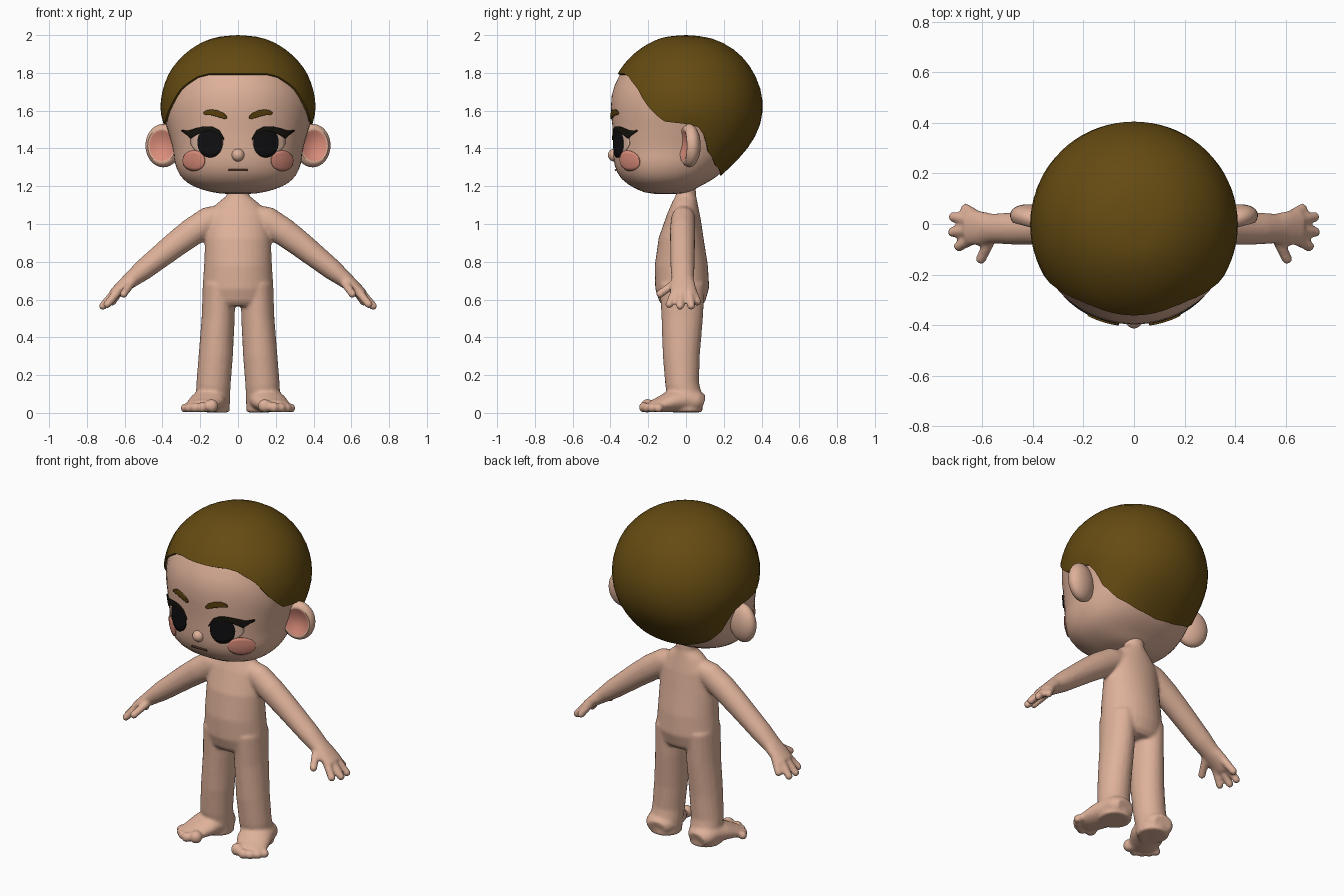
import bpy, bmesh, math
from mathutils import Vector, Matrix

cube = bpy.data.objects.get("Cube")
if cube:
    bpy.data.objects.remove(cube)


def material(name, r, g, b):
    m = bpy.data.materials.new(name)
    m.use_nodes = True
    m.diffuse_color = (r, g, b, 1)
    bsdf = next(n for n in m.node_tree.nodes if n.type == 'BSDF_PRINCIPLED')
    bsdf.inputs["Base Color"].default_value = (r, g, b, 1)
    bsdf.inputs["Roughness"].default_value = 0.8
    return m


SKIN = material("skin", .73, .44, .32)
HAIR = material("hair brown", .13, .07, .006)
BLUSH = material("blush pink", .72, .27, .2)
BLACK = material("eye black", .005, .005, .006)
LASH = material("lash dark", .008, .007, .004)
WHITE = material("eye beige", .7, .46, .35)
BROW = material("brow brown", .1, .05, .004)
LIP = material("mouth line", .19, .08, .05)


def finish(name, bm, mats):
    bmesh.ops.recalc_face_normals(bm, faces=bm.faces)
    mesh = bpy.data.meshes.new(name)
    bm.to_mesh(mesh)
    bm.free()
    ob = bpy.data.objects.new(name, mesh)
    bpy.context.collection.objects.link(ob)
    for m in mats:
        mesh.materials.append(m)
    bpy.ops.object.select_all(action='DESELECT')
    ob.select_set(True)
    bpy.context.view_layer.objects.active = ob
    bpy.ops.object.shade_smooth_by_angle(angle=math.radians(50))
    return ob


# Head profile: height, half width, front y, back y
HEAD = [(1.158, 0, -.12, -.12), (1.165, .12, -.21, 0), (1.2, .235, -.29, .075),
        (1.25, .3, -.35, .16), (1.32, .333, -.38, .235), (1.4, .345, -.385, .31),
        (1.5, .373, -.388, .37), (1.6, .398, -.397, .393), (1.7, .388, -.389, .385),
        (1.8, .35, -.345, .345), (1.88, .285, -.28, .285), (1.94, .205, -.2, .205),
        (1.977, .11, -.11, .11), (1.988, 0, 0, 0)]
TOP = len(HEAD) - 1


def section(s):
    i = min(int(s), TOP - 1)
    t = s - i
    a, b, c, d = (Vector(HEAD[min(max(k, 0), TOP)]) for k in range(i - 1, i + 3))
    return (2*b + (c - a)*t + (2*a - 5*b + 4*c - d)*t*t + (3*b - a - 3*c + d)*t**3) / 2


def level(z):
    lo, hi = 0, TOP
    for _ in range(30):
        mid = (lo + hi) / 2
        lo, hi = (mid, hi) if section(mid)[0] < z else (lo, mid)
    return lo


def squareness(z):
    return 2 + .2 * min(max((1.6 - z) / .15, 0), 1)


def head_point(s, ang):
    z, w, f, b = section(s)
    e = 2 / squareness(z)
    sn, cs = math.sin(ang), math.cos(ang)
    return Vector((w * math.copysign(abs(sn)**e, sn),
                   (f + b)/2 - (b - f)/2 * math.copysign(abs(cs)**e, cs), z))


def face_y(x, z):
    _, w, f, b = section(level(z))
    n = squareness(z)
    return (f + b)/2 - (b - f)/2 * max(1 - abs(x / w)**n, 0)**(1/n)


# Hairline: degrees from the front, height
LINE = [(0, 1.79), (25, 1.79), (35, 1.775), (49, 1.72), (62, 1.61), (74, 1.545), (93, 1.53),
        (101, 1.51), (114, 1.39), (134, 1.32), (158, 1.28), (180, 1.265)]


def hairline(deg):
    for (a, za), (b, zb) in zip(LINE, LINE[1:]):
        if deg <= b:
            return za + (zb - za) * (deg - a) / (b - a)
    return LINE[-1][1]


# Head with a slightly raised cap of hair
COLS, ROWS = 72, 16
bm = bmesh.new()
grid = []
for j in range(COLS):
    ang = 2 * math.pi * j / COLS
    sh = level(hairline(math.degrees(min(ang, 2*math.pi - ang))))
    col = [head_point(sh * i / ROWS, ang) for i in range(ROWS + 1)]
    for i in range(ROWS + 1):
        p = head_point(sh + (TOP - sh) * i / ROWS, ang)
        col.append(p + (p - Vector((0, 0, 1.6))).normalized() * .012)
    grid.append([bm.verts.new(p) for p in col])
for j in range(COLS):
    a, b = grid[j], grid[(j + 1) % COLS]
    for i in range(len(a) - 1):
        bm.faces.new((a[i], b[i], b[i+1], a[i+1])).material_index = int(i >= ROWS)
bmesh.ops.remove_doubles(bm, verts=bm.verts, dist=1e-5)
finish("head", bm, [SKIN, HAIR])


# Thin face plates that follow the head; columns are x, low z, high z
def plate(name, cols, lift, mat, sides=(1, -1), thick=.008):
    bm = bmesh.new()
    for sx in sides:
        rows = []
        for x, lo, hi in cols:
            zs = [lo + (hi - lo) * k / 6 for k in range(7)]
            rows.append([bm.verts.new((sx*x, face_y(x, z) - lift, z)) for z in zs])
        for a, b in zip(rows, rows[1:]):
            for k in range(6):
                bm.faces.new((a[k], b[k], b[k+1], a[k+1]))
    bmesh.ops.remove_doubles(bm, verts=bm.verts, dist=1e-5)
    ob = finish(name, bm, [mat])
    mod = ob.modifiers.new("thickness", 'SOLIDIFY')
    mod.thickness, mod.offset = thick, 0


def oval(cx, cz, rx, rz):
    angs = [math.pi * i / 16 for i in range(17)]
    return [(cx - rx*math.cos(a), cz - rz*math.sin(a), cz + rz*math.sin(a)) for a in angs]


plate("eye_whites", [(.08, 1.42, 1.45), (.11, 1.37, 1.48), (.15, 1.352, 1.5), (.2, 1.365, 1.49),
                     (.235, 1.4, 1.47), (.25, 1.425, 1.455)], .002, WHITE, thick=.004)
plate("irises", oval(.147, 1.432, .066, .08), .004, BLACK)
plate("eyelashes", [(.075, 1.445, 1.455), (.1, 1.48, 1.497), (.14, 1.495, 1.517),
                    (.18, 1.49, 1.517), (.22, 1.472, 1.508), (.25, 1.453, 1.498),
                    (.265, 1.468, 1.494), (.295, 1.49, 1.497)], .007, LASH)
plate("eyebrows", [(.06, 1.558, 1.57), (.075, 1.557, 1.586), (.11, 1.568, 1.602),
                   (.145, 1.577, 1.607), (.17, 1.578, 1.6), (.182, 1.582, 1.59)], .006, BROW)
plate("cheek_blush", oval(.233, 1.335, .058, .054), .003, BLUSH, thick=.006)
plate("mouth", [(x * .01, 1.283, 1.29) for x in range(-5, 6)], .003, LIP, (1,))

# Nose
bm = bmesh.new()
bmesh.ops.create_uvsphere(bm, u_segments=20, v_segments=12, radius=.034,
                          matrix=Matrix.Translation((0, -.379, 1.365)))
finish("nose", bm, [SKIN])

# Ears: rounded discs with a pink hollow in front
for side, sx in (("left", 1), ("right", -1)):
    bm = bmesh.new()
    bmesh.ops.create_uvsphere(bm, u_segments=32, v_segments=24, radius=1,
                              matrix=Matrix.Rotation(math.pi/2, 4, 'X'))
    for f in bm.faces:
        c = f.calc_center_median()
        f.material_index = int(c.y < 0 and math.hypot(c.x, c.z) < .66)
    for v in bm.verts:
        if v.co.y < 0:
            v.co.y += .8 * max(0, 1 - (v.co.x**2 + v.co.z**2) / .6)
    bm.transform(Matrix.Translation((sx*.395, .018, 1.415)) @ Matrix.Rotation(sx*.26, 4, 'Z')
                 @ Matrix.Diagonal((.097, .056, .115, 1)))
    finish(side + "_ear", bm, [SKIN, BLUSH])


# Body: tubes merged into one smooth skin; points are x, y, z, radius across, radius along
def tube(bm, path, sx=1, n=20):
    pts = [Vector(p[:3]) for p in path]
    rings = []
    for i, p in enumerate(path):
        t = (pts[min(i+1, len(pts)-1)] - pts[max(i-1, 0)]).normalized()
        ref = Vector((0, 0, 1)) if abs(t.y) > .7 else Vector((0, 1, 0))
        v = (ref - t * ref.dot(t)).normalized()
        u = v.cross(t)
        ring = []
        for k in range(n):
            a = 2 * math.pi * k / n
            q = pts[i] + u * p[3] * math.cos(a) + v * p[4] * math.sin(a)
            ring.append(bm.verts.new((sx*q.x, q.y, max(q.z, .002))))
        rings.append(ring)
    for a, b in zip(rings, rings[1:]):
        for k in range(n):
            bm.faces.new((a[k], a[k-1], b[k-1], b[k]))
    bm.faces.new(rings[0])
    bm.faces.new(rings[-1])


def ball(bm, x, y, z, r):
    bmesh.ops.create_uvsphere(bm, u_segments=14, v_segments=10, radius=r,
                              matrix=Matrix.Translation((x, y, max(z, r))))


bm = bmesh.new()
tube(bm, [(0, 0, 1.22, .055, .05), (0, 0, 1.15, .06, .054), (0, -.005, 1.11, .11, .068),
          (0, -.012, 1.04, .16, .09), (0, -.025, .92, .174, .12), (0, -.025, .78, .18, .141),
          (0, -.02, .66, .188, .143), (0, -.02, .59, .186, .122), (0, -.02, .565, .17, .1)], n=32)
for sx in (1, -1):
    # Arm and palm
    tube(bm, [(.06, -.01, 1.06, .05, .055), (.15, -.015, 1.02, .075, .065),
              (.24, -.018, .96, .075, .068), (.33, -.018, .893, .069, .066),
              (.5, -.018, .758, .056, .063), (.56, -.018, .71, .045, .059),
              (.61, -.016, .67, .036, .068), (.66, -.014, .628, .028, .07)], sx)
    # Fingers and thumb
    for root, tip in [((.62, .03, .655), (.665, .06, .588)), ((.65, .015, .64), (.713, .028, .567)),
                      ((.65, -.025, .64), (.716, -.032, .566)), ((.63, -.055, .65), (.692, -.088, .575)),
                      ((.56, -.045, .695), (.605, -.138, .63))]:
        tube(bm, [(*root, .024, .024), (*tip, .021, .021)], sx, 12)
        ball(bm, sx*tip[0], tip[1], tip[2], .022)
    # Leg
    tube(bm, [(.1, -.02, .68, .086, .12), (.105, -.02, .5, .088, .11), (.118, -.025, .3, .091, .098),
              (.13, -.02, .15, .091, .09), (.133, 0, .06, .091, .09), (.135, 0, .003, .09, .088)], sx)
    # Foot and toes
    tube(bm, [(.135, .09, .05, .06, .045), (.138, .06, .06, .085, .06), (.142, 0, .07, .095, .07),
              (.165, -.08, .06, .098, .058), (.195, -.15, .04, .088, .038),
              (.203, -.185, .034, .07, .03)], sx)
    for x, y, r in [(.14, -.205, .037), (.19, -.222, .029), (.227, -.205, .027),
                    (.258, -.178, .026), (.281, -.145, .025)]:
        ball(bm, sx*x, y, r, r)
body = finish("body", bm, [SKIN])
rem = body.modifiers.new("merge", 'REMESH')
rem.mode, rem.voxel_size, rem.use_smooth_shade = 'VOXEL', .009, True
smooth = body.modifiers.new("soften", 'SMOOTH')
smooth.factor, smooth.iterations = .5, 6
